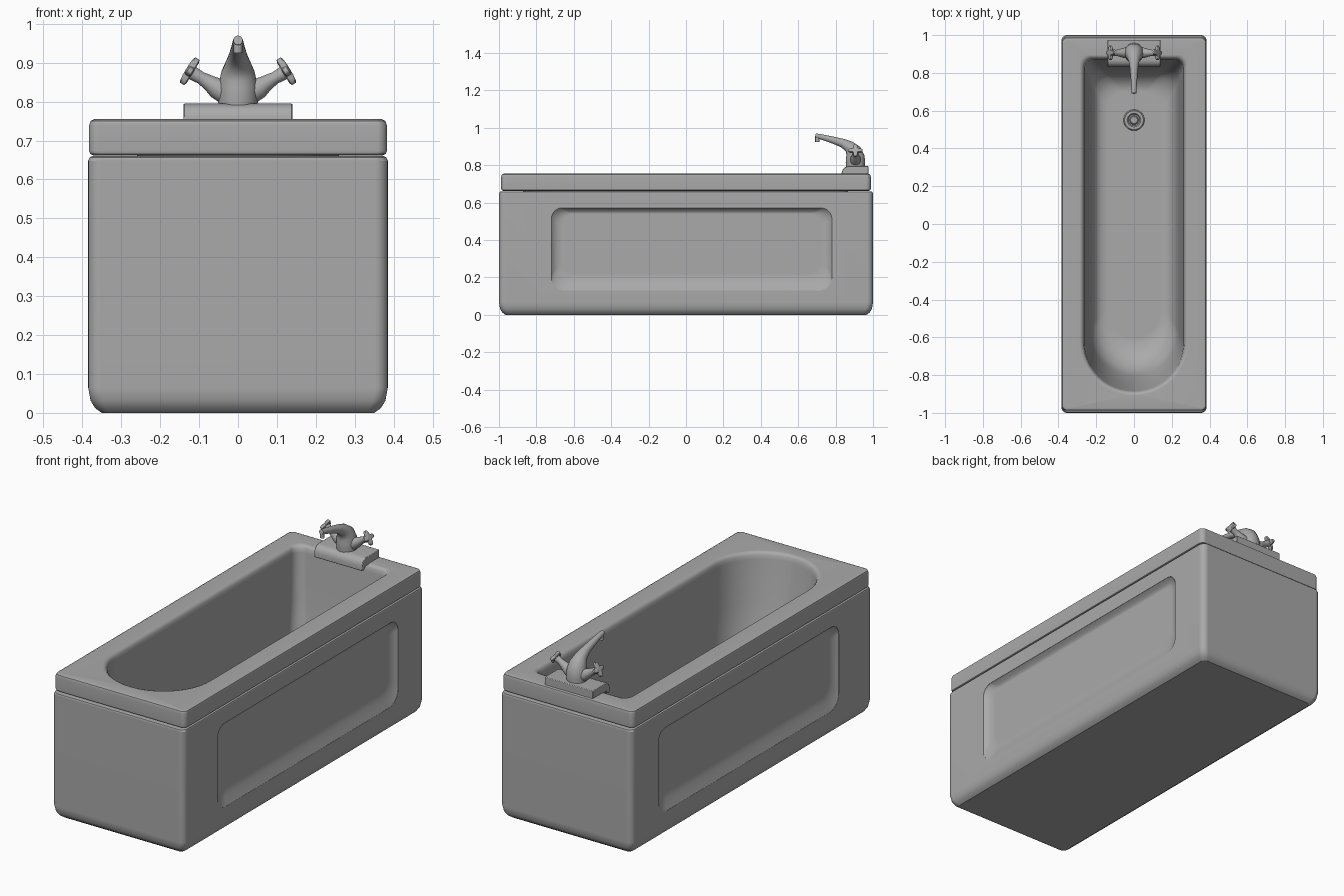
import bpy, bmesh
from math import sin, cos, pi, radians
from mathutils import Vector

if "Cube" in bpy.data.objects:
    bpy.data.objects.remove(bpy.data.objects["Cube"])

grey = bpy.data.materials.new("plain_grey")
grey.use_nodes = True
grey.diffuse_color = (0.4, 0.4, 0.4, 1)
grey.node_tree.nodes["Principled BSDF"].inputs["Base Color"].default_value = (0.4, 0.4, 0.4, 1)


def loft(name, rings, cap_start=True, cap_end=True, closed=False):
    """Skin a list of equal-length point loops."""
    bm = bmesh.new()
    loops = [[bm.verts.new(p) for p in ring] for ring in rings]
    pairs = list(zip(loops, loops[1:]))
    if closed:
        pairs.append((loops[-1], loops[0]))
    n = len(loops[0])
    for a, b in pairs:
        for i in range(n):
            j = (i + 1) % n
            bm.faces.new((a[i], a[j], b[j], b[i]))
    if cap_start and not closed:
        bm.faces.new(loops[0][::-1])
    if cap_end and not closed:
        bm.faces.new(loops[-1])
    bmesh.ops.recalc_face_normals(bm, faces=bm.faces)
    mesh = bpy.data.meshes.new(name)
    bm.to_mesh(mesh)
    bm.free()
    mesh.materials.append(grey)
    obj = bpy.data.objects.new(name, mesh)
    bpy.context.collection.objects.link(obj)
    return obj


def activate(obj):
    bpy.ops.object.select_all(action='DESELECT')
    obj.select_set(True)
    bpy.context.view_layer.objects.active = obj


def smooth(obj, angle=35):
    activate(obj)
    bpy.ops.object.shade_smooth_by_angle(angle=radians(angle))
    mod = obj.modifiers.new("even_shading", 'WEIGHTED_NORMAL')
    mod.keep_sharp = True


def rounded(a0, a1, b0, b1, r_low, r_high, steps=12):
    """Rounded rectangle with its own corner radius at the low and high b end."""
    pts = []
    corners = ((a1, b1, r_high, -1, -1), (a0, b1, r_high, 1, -1),
               (a0, b0, r_low, 1, 1), (a1, b0, r_low, -1, 1))
    for k, (a, b, r, sa, sb) in enumerate(corners):
        for i in range(steps + 1):
            t = (k + i / steps) * pi / 2
            pts.append((a + sa * r + r * cos(t), b + sb * r + r * sin(t)))
    return pts


def level(hx, y0, y1, z, r_low, r_high):
    return [(x, y, z) for x, y in rounded(-hx, hx, y0, y1, r_low, r_high)]


def circle(c, u, v, r, n=24):
    return [c + (u * cos(2 * pi * i / n) + v * sin(2 * pi * i / n)) * r for i in range(n)]


def tube(name, path, side):
    """Round tube along (point, radius) pairs lying in the plane normal to side."""
    pts = [Vector(p) for p, _ in path]
    rings = []
    for i, (p, (_, r)) in enumerate(zip(pts, path)):
        tangent = (pts[min(i + 1, len(pts) - 1)] - pts[max(i - 1, 0)]).normalized()
        rings.append(circle(p, side, tangent.cross(side), r))
    obj = loft(name, rings)
    smooth(obj, 50)
    return obj


X, Y, Z = Vector((1, 0, 0)), Vector((0, 1, 0)), Vector((0, 0, 1))

# Outer casing: hollow box with softened lower edges
shell = [(0.035, 0), (0.018, 0.012), (0.006, 0.032), (0, 0.065), (0, 0.648),
         (0.004, 0.657), (0.01, 0.66), (0.05, 0.66), (0.05, 0.05)]
casing = loft("casing", [level(0.385 - d, d - 1, 1 - d, z, 0.032, 0.032)
                         if d < 0.03 else level(0.385 - d, d - 1, 1 - d, z, 0.02, 0.02)
                         for d, z in shell])

# Recessed side panels, soft at the bottom and crisp at the top
steps = [(0.40, 0, 0.13, 0.572), (0.384, 0, 0.13, 0.572), (0.375, 0.008, 0.152, 0.565),
         (0.365, 0.022, 0.178, 0.557), (0.359, 0.04, 0.2, 0.548), (0.357, 0.06, 0.22, 0.54)]
for s in (-1, 1):
    cutter = loft("panel_cutter", [
        [(s * x, y, z) for y, z in rounded(d - 0.72, 0.78 - d, z0, z1, 0.07, 0.06)]
        for x, d, z0, z1 in steps])
    activate(casing)
    cut = casing.modifiers.new("panel", 'BOOLEAN')
    cut.object = cutter
    cut.operation = 'DIFFERENCE'
    cut.solver = 'EXACT'
    bpy.ops.object.modifier_apply(modifier=cut.name)
    bpy.data.objects.remove(cutter)
smooth(casing, 30)

# Rim rolling over into the basin, round at the front end and square at the back
rim = [(0.34, 0.662), (0.372, 0.662), (0.38, 0.666), (0.383, 0.674), (0.383, 0.738),
       (0.379, 0.75), (0.369, 0.755)]
rings = [level(h, -h - 0.605, h + 0.605, z, 0.025, 0.025) for h, z in rim]
basin = [(0.288, -0.907, 0.895, 0.755, 0.05), (0.276, -0.896, 0.883, 0.751, 0.05),
         (0.267, -0.888, 0.876, 0.741, 0.05), (0.263, -0.883, 0.871, 0.72, 0.05),
         (0.25, -0.845, 0.85, 0.5, 0.055), (0.236, -0.80, 0.825, 0.32, 0.065),
         (0.225, -0.765, 0.805, 0.25, 0.075), (0.205, -0.71, 0.775, 0.205, 0.085),
         (0.175, -0.65, 0.735, 0.183, 0.09), (0.14, -0.60, 0.70, 0.178, 0.09)]
rings += [level(h, y0, y1, z, h * 0.99, r) for h, y0, y1, z, r in basin]
smooth(loft("rim_and_basin", rings, cap_start=False), 40)

# Drain with a small centre plug
drain = [(0.056, 0.175), (0.055, 0.186), (0.05, 0.19), (0.036, 0.19), (0.03, 0.182),
         (0.024, 0.182), (0.022, 0.19), (0.018, 0.193)]
smooth(loft("drain", [circle(Vector((0, 0.55, z)), X, Y, r) for r, z in drain]))

# Tap mounting plate hooked over the rim
hook = [(0.975, 0.75), (0.975, 0.795), (0.868, 0.795), (0.85, 0.789), (0.838, 0.778),
        (0.832, 0.76), (0.832, 0.735), (0.852, 0.735), (0.86, 0.75)]
plate = loft("tap_plate", [[(x, y, z) for y, z in hook] for x in (-0.14, 0.14)])
bevel = plate.modifiers.new("edge", 'BEVEL')
bevel.width = 0.003
bevel.segments = 2
smooth(plate, 40)

# Tap body flowing into the tapered spout, with a nozzle at the tip
tube("tap_spout", [((0, 0.906, 0.785), 0.05), ((0, 0.906, 0.815), 0.052),
                   ((0, 0.904, 0.845), 0.05), ((0, 0.895, 0.875), 0.043),
                   ((0, 0.872, 0.9), 0.031), ((0, 0.835, 0.919), 0.023),
                   ((0, 0.78, 0.936), 0.018), ((0, 0.72, 0.952), 0.014),
                   ((0, 0.692, 0.958), 0.012)], X)
tube("tap_nozzle", [((0, 0.702, 0.955), 0.011), ((0, 0.702, 0.925), 0.011)], X)

# Valve arms and four-lobed handles
axis_z, axis_x = 0.52, 0.854
knob = [(-0.009, 0.8), (-0.006, 1), (0.006, 1), (0.009, 0.85), (0.011, 0.4)]
for s, label in ((1, "left"), (-1, "right")):
    tube(label + "_valve_arm", [((s * 0.015, 0.906, 0.812), 0.03), ((s * 0.055, 0.906, 0.835), 0.027),
                                ((s * 0.075, 0.906, 0.849), 0.02), ((s * 0.095, 0.906, 0.861), 0.016),
                                ((s * 0.12, 0.906, 0.875), 0.018)], Y)
    axis = Vector((s * axis_x, 0, axis_z))
    up = axis.cross(Y)
    rings = []
    for depth, scale in knob:
        centre = Vector((s * 0.124, 0.906, 0.878)) + axis * depth
        ring = []
        for i in range(48):
            t = 2 * pi * i / 48
            r = scale * (0.028 + 0.01 * cos(4 * t))
            ring.append(centre + (Y * cos(t) + up * sin(t)) * r)
        rings.append(ring)
    smooth(loft(label + "_handle", rings), 40)
